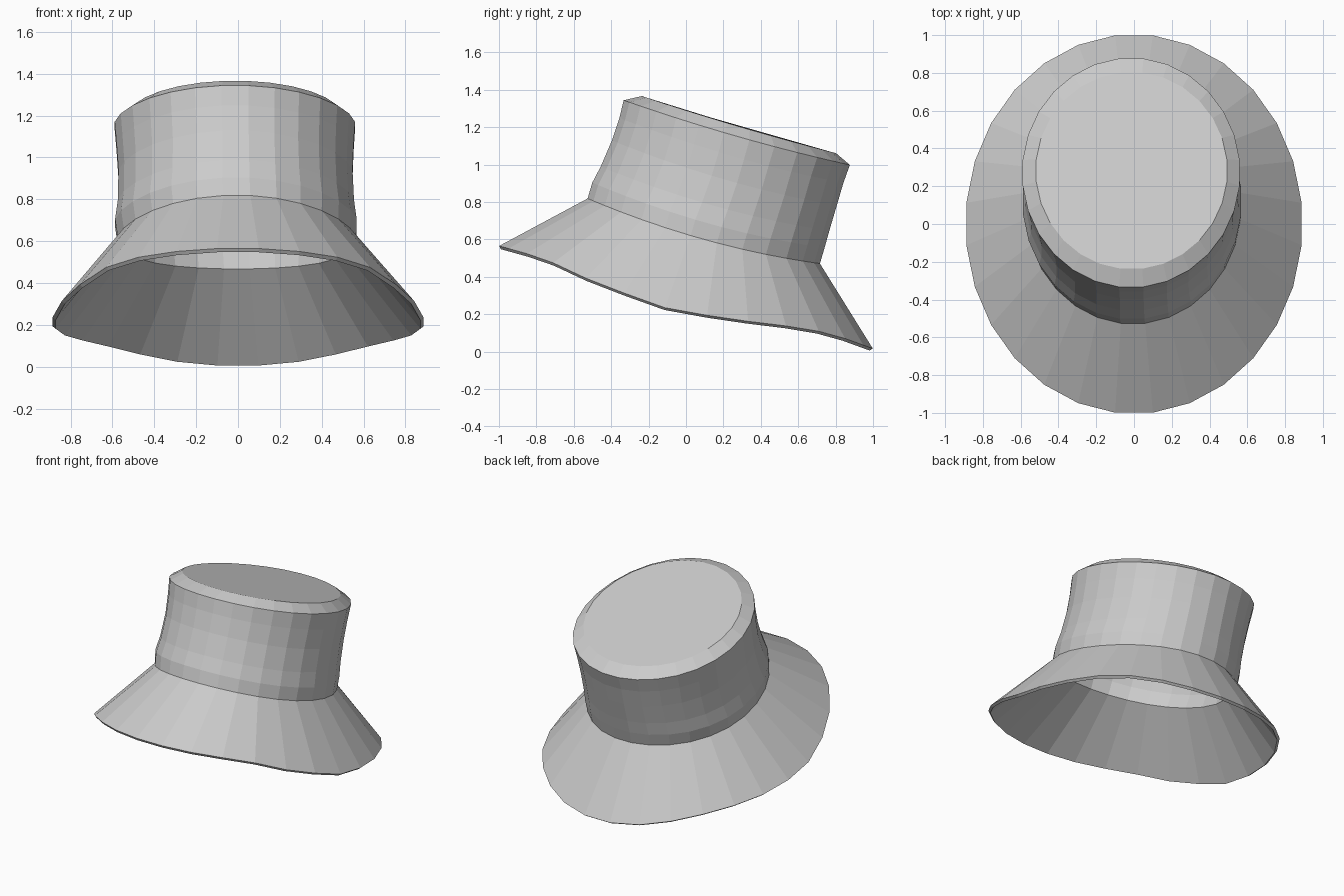
import bpy, bmesh, math

if "Cube" in bpy.data.objects:
    bpy.data.objects.remove(bpy.data.objects["Cube"])

SEG = 28

# Brim edge height along y (wavy, dips from front to back)
RIM = [(-1.01, .568), (-.76, .498), (-.52, .385), (-.14, .24), (.02, .208),
       (.28, .168), (.66, .122), (.85, .07), (1.01, .012)]


def rim_height(y):
    for (y0, z0), (y1, z1) in zip(RIM, RIM[1:]):
        if y <= y1:
            return z0 + (z1 - z0) * (y - y0) / (y1 - y0)
    return RIM[-1][1]


def ring(bm, front, back, half_width, cx=0.0, sag=0.0, rim=False):
    """Tilted oval through a front and a back (y, z) point."""
    verts = []
    for i in range(SEG):
        a = 2 * math.pi * (i + .5) / SEG
        t = (1 - math.cos(a)) / 2
        y = front[0] + (back[0] - front[0]) * t
        z = front[1] + (back[1] - front[1]) * t - sag * math.sin(a) ** 2
        if rim:
            z = rim_height(y)
        verts.append(bm.verts.new((cx + half_width * math.sin(a), y, z)))
    return verts


bm = bmesh.new()
rings = [
    # brim edge and brim root
    ring(bm, (-1.005, .568), (1.005, .012), .893, rim=True),
    ring(bm, (-.53, .82), (.72, .47), .573, -.005, .045),
    # band and crown wall
    ring(bm, (-.505, .905), (.745, .555), .581, -.01, .045),
    ring(bm, (-.46, .99), (.77, .645), .568, -.01, .04),
    ring(bm, (-.40, 1.13), (.81, .78), .563, -.012, .035),
    ring(bm, (-.36, 1.25), (.845, .90), .57, -.014, .028),
    # crown edge and bevel
    ring(bm, (-.337, 1.345), (.88, .997), .578, -.015, .02),
    ring(bm, (-.24, 1.367), (.805, 1.06), .508, -.013, .01),
]
for lo, hi in zip(rings, rings[1:]):
    for i in range(SEG):
        j = (i + 1) % SEG
        bm.faces.new((lo[i], lo[j], hi[j], hi[i]))
bm.faces.new(rings[-1])
bmesh.ops.recalc_face_normals(bm, faces=bm.faces)
top = max(bm.faces, key=lambda f: len(f.verts))
if top.normal.z < 0:
    bmesh.ops.reverse_faces(bm, faces=bm.faces)

mesh = bpy.data.meshes.new("bucket_hat")
bm.to_mesh(mesh)
bm.free()
hat = bpy.data.objects.new("bucket_hat", mesh)
bpy.context.collection.objects.link(hat)

# Cloth thickness, added inward
solid = hat.modifiers.new("cloth_thickness", 'SOLIDIFY')
solid.thickness = .02
solid.offset = -1
